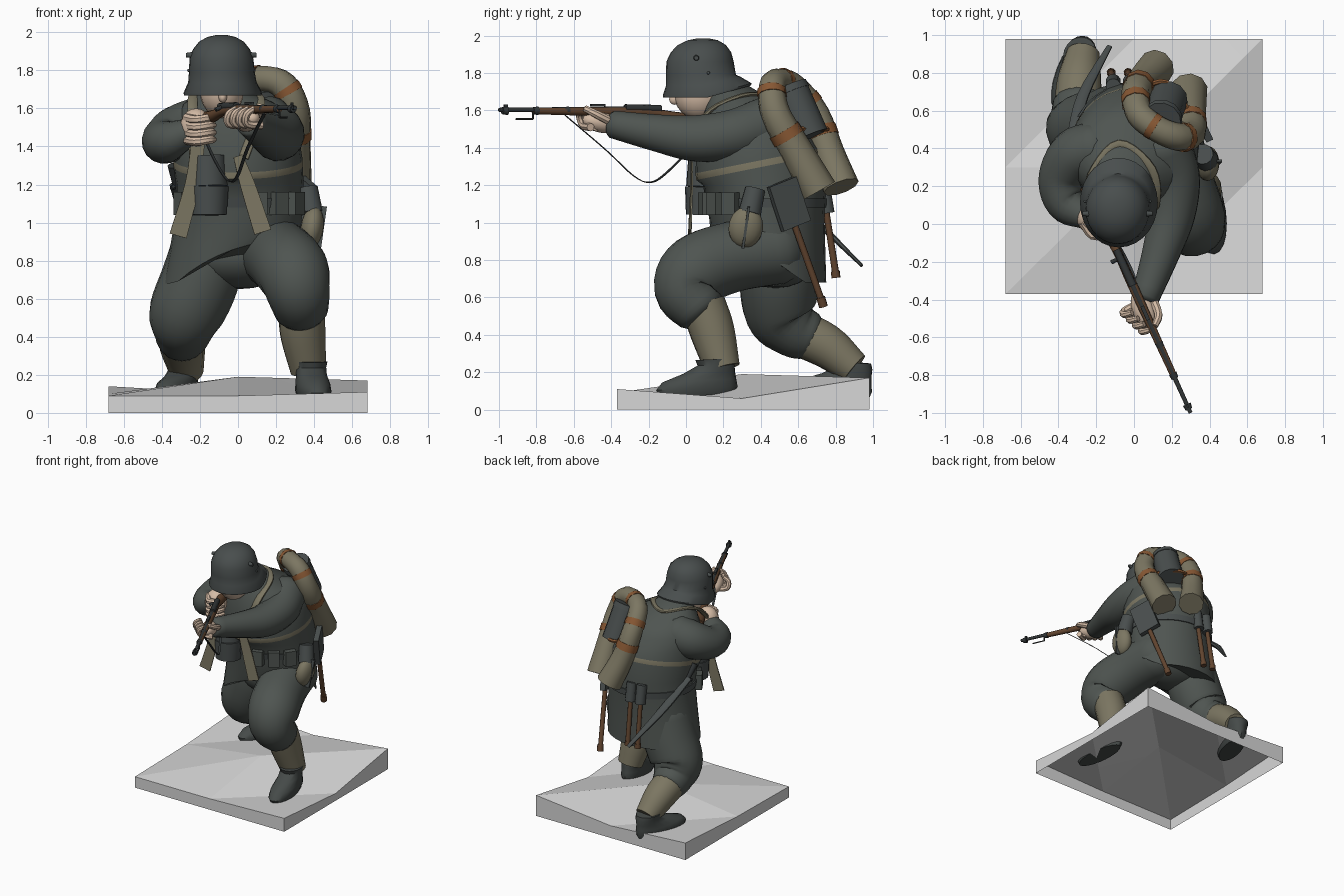
import bpy, bmesh, math
from mathutils import Vector as V, Matrix as M, Euler

if "Cube" in bpy.data.objects:
    bpy.data.objects.remove(bpy.data.objects["Cube"])

def mat(name, r, g, b):
    m = bpy.data.materials.new(name)
    m.diffuse_color = (r, g, b, 1)
    m.use_nodes = True
    m.node_tree.nodes["Principled BSDF"].inputs["Base Color"].default_value = m.diffuse_color
    return m

FIELD = mat("field grey cloth", .078, .09, .082)
KHAKI = mat("khaki canvas", .2, .182, .122)
LEATHER = mat("tan leather", .24, .095, .033)
WOOD = mat("walnut wood", .12, .058, .028)
SKIN = mat("skin", .66, .5, .38)
STONE = mat("base grey", .68, .68, .68)
METAL = mat("gun metal", .032, .037, .038)
TIN = mat("painted steel", .066, .076, .075)
BOOT = mat("boot grey", .06, .069, .066)

def finish(name, bm, mats, angle=40):
    """Turn a bmesh into an object, smooth but with sharp edges kept."""
    bmesh.ops.recalc_face_normals(bm, faces=bm.faces)
    for f in bm.faces:
        f.smooth = True
    for e in bm.edges:
        e.smooth = len(e.link_faces) == 2 and e.calc_face_angle(0) < math.radians(angle)
    me = bpy.data.meshes.new(name)
    bm.to_mesh(me)
    bm.free()
    for m in mats if isinstance(mats, list) else [mats]:
        me.materials.append(m)
    ob = bpy.data.objects.new(name, me)
    bpy.context.collection.objects.link(ob)
    return ob

def skin_rings(bm, rings):
    """Bridge rings of points and cap both ends; returns the face bands."""
    vs = [[bm.verts.new(p) for p in r] for r in rings]
    n = len(vs[0])
    bands = [[bm.faces.new((a[i], a[(i + 1) % n], b[(i + 1) % n], b[i])) for i in range(n)]
             for a, b in zip(vs, vs[1:])]
    bm.faces.new(vs[0])
    bm.faces.new(vs[-1])
    return bands

def spline(pts, steps):
    """Catmull-Rom through (x, y, z, radius) points."""
    P = [V(p) for p in pts]
    P = [2 * P[0] - P[1]] + P + [2 * P[-1] - P[-2]]
    out = []
    for a, b, c, d in zip(P, P[1:], P[2:], P[3:]):
        for k in range(steps):
            t = k / steps
            out.append(.5 * (2 * b + (c - a) * t + (2 * a - 5 * b + 4 * c - d) * t * t
                             + (3 * b - a - 3 * c + d) * t ** 3))
    return out + [P[-2]]

def tube(name, pts, m, sides=16, steps=5, ref=(1, .1, .05), flat=1, dome=False, angle=40):
    """Sweep a round (or flattened) section along a path."""
    S = spline(pts, steps) if steps > 1 else [V(p) for p in pts]
    u, rings = V(ref), []
    for i, s in enumerate(S):
        t = (S[min(i + 1, len(S) - 1)] - S[max(i - 1, 0)]).to_3d().normalized()
        u = (u - t * u.dot(t)).normalized()
        w = t.cross(u)
        ring = lambda r, off: [s.to_3d() + t * off + r * (math.cos(a) * u + math.sin(a) * flat * w)
                               for a in [math.tau * (k + .5) / sides for k in range(sides)]]
        if dome and i == 0:
            rings += [ring(s[3] * .5, -s[3] * .6), ring(s[3] * .85, -s[3] * .35)]
        rings.append(ring(s[3], 0))
        if dome and i == len(S) - 1:
            rings += [ring(s[3] * .85, s[3] * .2), ring(s[3] * .5, s[3] * .3)]
    bm = bmesh.new()
    skin_rings(bm, rings)
    return finish(name, bm, m, angle)

def loft(name, rings, mats, sides=28, zfun=None, band=None, angle=40):
    """Stack horizontal ellipses (z, cx, cy, rx, ry, tilt)."""
    R = []
    for j, (z, cx, cy, rx, ry, tilt) in enumerate(rings):
        R.append([V((cx + rx * math.cos(a), cy + ry * math.sin(a),
                     z + tilt * ry * math.sin(a) + (zfun(j, a) if zfun else 0)))
                  for a in [math.tau * k / sides for k in range(sides)]])
    bm = bmesh.new()
    bands = skin_rings(bm, R)
    if band is not None:
        for f in bands[band]:
            f.material_index = 1
    return finish(name, bm, mats, angle)

def place(loc, rot, size):
    return M.Translation(loc) @ Euler([math.radians(r) for r in rot]).to_matrix().to_4x4() @ M.Diagonal((*size, 1))

def box(name, loc, size, m, rot=(0, 0, 0)):
    bm = bmesh.new()
    bmesh.ops.create_cube(bm, size=1, matrix=place(loc, rot, size))
    return finish(name, bm, m, 20)

def ball(name, loc, size, m, rot=(0, 0, 0)):
    bm = bmesh.new()
    bmesh.ops.create_uvsphere(bm, u_segments=20, v_segments=12, radius=1, matrix=place(loc, rot, size))
    return finish(name, bm, m)

def rod(name, a, b, ra, rb, m, sides=10):
    return tube(name, [(*a, ra), (*b, rb)], m, sides, 1)

# Uneven ground slab, open underneath, all cells split along the same diagonal
H = [[.09, .09, .11], [.1, .19, .06], [.14, .1, .17]]
bm = bmesh.new()
g = [[bm.verts.new((x, y, H[j][i])) for i, x in enumerate((-.68, 0, .68))] for j, y in enumerate((-.37, .3, .98))]
for j in range(2):
    for i in range(2):
        bm.faces.new((g[j][i], g[j][i + 1], g[j + 1][i + 1]))
        bm.faces.new((g[j][i], g[j + 1][i + 1], g[j + 1][i]))
rim = g[0] + [g[1][2]] + g[2][::-1] + [g[1][0]]
low = [bm.verts.new((v.co.x, v.co.y, 0)) for v in rim]
for i in range(8):
    bm.faces.new((low[i], low[(i + 1) % 8], rim[(i + 1) % 8], rim[i]))
finish("ground_slab", bm, STONE, 5)

# Tunic with open skirt; one thin band is the canvas strap round the body
def hem(j, a):
    return (.22 if j == 0 else .08 if j == 1 else 0) * max(0, math.cos(a + .95))
loft("tunic", [(.68, -.025, .45, .37, .3, 0), (.85, -.01, .44, .35, .305, 0), (1.06, .01, .43, .335, .31, 0),
               (1.2, .01, .42, .335, .33, 0), (1.295, .0, .39, .34, .335, .2), (1.33, .0, .385, .34, .335, .2),
               (1.45, -.01, .37, .33, .31, 0), (1.54, -.02, .36, .31, .28, 0), (1.62, -.04, .33, .25, .225, 0),
               (1.68, -.07, .27, .15, .15, 0), (1.74, -.08, .22, .1, .1, 0)],
     [FIELD, KHAKI], zfun=hem, band=4)
loft("belt", [(1.08, .01, .43, .342, .32, 0), (1.13, .01, .425, .344, .328, 0)], TIN)
ball("trouser_seat", (0, .48, .83), (.3, .24, .18), FIELD)

# Legs: front leg bent forward, rear leg stretched back
tube("front_thigh", [(.16, .5, .86, .19), (.22, .26, .82, .19), (.285, .06, .745, .193), (.315, .0, .64, .17),
                     (.335, .08, .53, .14)], FIELD, 20, dome=True)
tube("front_puttee", [(.335, .09, .57, .12), (.34, .14, .42, .12), (.37, .195, .22, .095)], KHAKI)
tube("rear_thigh", [(-.15, .48, .9, .19), (-.2, .49, .7, .205), (-.275, .51, .52, .195), (-.29, .58, .43, .155),
                    (-.3, .66, .39, .13)], FIELD, 20, dome=True)
tube("rear_puttee", [(-.3, .58, .42, .125), (-.29, .75, .34, .118), (-.27, .9, .22, .09)], KHAKI)

def boot(name, loc, rot):
    ob = loft(name, [(0, 0, 0, .075, .205, 0), (.04, 0, 0, .092, .22, 0), (.08, 0, .015, .088, .2, 0),
                     (.12, 0, .07, .08, .14, 0), (.16, 0, .11, .083, .1, 0), (.19, 0, .1, .088, .1, 0)], BOOT, 20)
    ob.location = loc
    ob.rotation_euler = [math.radians(r) for r in rot]
boot("front_boot", (.395, .06, .075), (3, 0, 8))
boot("rear_boot", (-.325, .785, .07), (-4, 0, -20))

# Arms
tube("trigger_arm", [(-.19, .4, 1.52, .145), (-.31, .36, 1.475, .145), (-.385, .24, 1.43, .122),
                     (-.36, .11, 1.43, .105), (-.25, .04, 1.48, .07)], FIELD, dome=True)
tube("support_arm", [(.15, .42, 1.52, .15), (.215, .25, 1.47, .135), (.2, .05, 1.45, .125),
                     (.14, -.16, 1.48, .1), (.06, -.39, 1.525, .075)], FIELD, dome=True)

# Hands with curled fingers
ball("support_palm", (.05, -.45, 1.535), (.06, .11, .055), SKIN, (-10, 0, 20))
ball("trigger_palm", (-.22, .03, 1.5), (.085, .08, .1), SKIN)
for i in range(4):
    x, y = .03 + .032 * i, -.42 - .03 * i
    tube("support_finger", [(x, y, 1.51, .022), (x - .08, y - .04, 1.52, .021), (x - .08, y - .06, 1.57, .019),
                            (x - .04, y - .05, 1.6, .016)], SKIN, 8, 3)
    z = 1.55 - .038 * i
    tube("trigger_finger", [(-.27, .01, z, .026), (-.22, -.06, z - .01, .024), (-.15, -.05, z, .023),
                            (-.13, -.0, z, .018)], SKIN, 8, 3)
tube("support_thumb", [(.1, -.4, 1.54, .025), (.13, -.48, 1.58, .022), (.11, -.54, 1.61, .018)], SKIN, 8, 3)

# Head and flared steel helmet
ball("head", (-.085, .07, 1.69), (.115, .135, .14), SKIN)
ball("nose", (-.08, -.06, 1.66), (.022, .03, .03), SKIN)
loft("helmet", [(1.735, -.08, .1, .13, .15, 0), (1.668, -.08, .113, .203, .235, 0), (1.68, -.08, .113, .206, .237, 0),
                (1.735, -.082, .093, .18, .2, .02), (1.79, -.085, .08, .173, .187, 0), (1.86, -.087, .075, .168, .18, 0),
                (1.91, -.087, .08, .15, .162, 0), (1.95, -.087, .085, .118, .128, 0), (1.975, -.087, .09, .075, .08, 0),
                (1.985, -.087, .09, .03, .03, 0)], TIN,
     zfun=lambda j, a: (0, .065, .065, .04, 0, 0, 0, 0, 0, 0)[j] * max(0, math.sin(a)), angle=55)
for s in (-1, 1):
    rod("helmet_lug", (-.087 + s * .14, .055, 1.88), (-.087 + s * .185, .055, 1.88), .018, .012, TIN)
    ball("helmet_rivet", (-.087 + s * .172, .12, 1.8), (.008, .008, .008), TIN)

# Rifle, described by distance back from the muzzle
def gun(s, dz=0, side=0):
    return (.3 - .414 * s + .91 * side, -1 + .91 * s + .414 * side, 1.603 + dz)
rod("barrel", gun(0), gun(.8), .011, .018, METAL)
tube("rifle_stock", [(*gun(.2, -.006), .018), (*gun(.45, -.008), .022), (*gun(.75, -.012), .027),
                     (*gun(.92, -.02), .024), (*gun(1.08, -.05), .035), (*gun(1.32, -.075), .045)], WOOD, 10, 4)
for s in (.02, .2, .38):
    rod("barrel_band", gun(s, -.005), gun(s + .03, -.005), .019, .023, METAL)
box("front_sight", gun(.04, .018), (.01, .02, .02), METAL, (0, 0, 24))
box("rear_sight", gun(.58, .024), (.02, .08, .015), METAL, (0, 0, 24))
rod("receiver", gun(.74, .008), gun(.95, .006), .022, .02, METAL)
rod("bolt_handle", gun(.9, .01), gun(.9, -.01, -.05), .009, .012, METAL)
rod("stacking_rod", gun(.1, -.05), gun(.2, -.05), .005, .005, METAL, 6)
rod("stacking_rod_post", gun(.2, -.05), gun(.2, 0), .006, .006, METAL, 6)
tube("rifle_sling", [(*gun(.39, -.03), .012), (.05, -.43, 1.39, .012), (.0, -.28, 1.25, .012), (-.04, -.19, 1.215, .012),
                     (-.09, -.1, 1.27, .012), (-.16, .03, 1.41, .012), (-.2, .1, 1.55, .012)], METAL, 4, 4, flat=.3)

# Neck strap and hanging canvas bands
tube("neck_strap", [(-.23, .04, 1.36, .028), (-.24, .1, 1.57, .028), (-.22, .26, 1.68, .028), (-.08, .42, 1.675, .028),
                    (.09, .29, 1.675, .028), (.11, .1, 1.57, .028), (.03, .05, 1.34, .028)], KHAKI, 8, 5, flat=.5)
tube("right_canvas_band", [(-.21, .03, 1.42, .05), (-.24, .03, 1.2, .055), (-.315, .02, .93, .065)], KHAKI, 4, 3, flat=.1)
tube("left_canvas_band", [(.0, .03, 1.35, .035), (.05, .03, 1.2, .055), (.13, .02, .95, .065)], KHAKI, 4, 3, flat=.1)

# Mask canister on the chest
rod("canister_top", (-.16, .11, 1.35), (-.155, .1, 1.19), .098, .1, TIN, 16)
rod("canister_body", (-.155, .1, 1.19), (-.155, .095, 1.04), .106, .096, TIN, 16)

# Belt pouches
for deg in (-74, -54, -34, -127, -149):
    a = math.radians(deg)
    box("belt_pouch", (.01 + .35 * math.cos(a), .43 + .335 * math.sin(a), 1.1), (.085, .065, .12), FIELD, (0, 0, deg + 90))

# Horseshoe bedroll with leather straps round a mess tin
roll = [(.12, .83, 1.19, .098), (.05, .76, 1.38, .085), (.01, .69, 1.58, .077), (.03, .58, 1.72, .072), (.13, .5, 1.755, .07),
        (.24, .46, 1.72, .074), (.3, .48, 1.58, .08), (.295, .58, 1.4, .088), (.29, .71, 1.17, .1)]
tube("bedroll", roll, KHAKI, 10, 4, angle=65)
S = spline(roll, 8)
for k in (11, 18, 29, 41, 52):
    tube("bedroll_strap", [(*p.to_3d(), p[3] * 1.05) for p in S[k:k + 3]], LEATHER, 10, 1)
rod("mess_tin", (.15, .56, 1.7), (.18, .66, 1.46), .1, .105, TIN, 12)
rod("mess_tin_lid", (.145, .545, 1.725), (.15, .56, 1.69), .105, .108, TIN, 12)
tube("mess_tin_strap", [(.04, .72, 1.5, .014), (.17, .75, 1.5, .014), (.29, .6, 1.5, .014)], LEATHER, 6, 4)

# Canteen and spade on the left hip
ball("canteen", (.39, .32, .975), (.06, .092, .112), KHAKI, (-8, 8, 0))
rod("canteen_cup", (.385, .34, 1.05), (.365, .37, 1.18), .062, .055, TIN, 12)
box("canteen_strap", (.39, .32, .98), (.124, .014, .226), TIN, (-8, 8, 0))
box("spade_blade", (.35, .55, 1.1), (.04, .17, .25), TIN, (20, 0, 25))
rod("spade_handle", (.33, .58, .99), (.27, .73, .57), .018, .018, WOOD)
rod("spade_grip", (.275, .72, .6), (.268, .735, .55), .024, .024, WOOD)

# Stick grenades on the back
for x in (-.02, -.11):
    rod("grenade_head", (x, .73, 1.2), (x, .755, 1.05), .04, .04, TIN, 12)
    rod("grenade_handle", (x, .75, 1.06), (x - .01, .8, .73), .017, .019, WOOD)
    rod("grenade_cap", (x - .01, .798, .74), (x - .011, .802, .705), .024, .024, WOOD)

# Bayonet slung across the right hip
rod("bayonet_hilt", (-.345, .38, 1.3), (-.325, .44, 1.2), .026, .02, METAL)
rod("bayonet_guard", (-.35, .42, 1.18), (-.29, .47, 1.22), .013, .013, METAL, 6)
tube("bayonet_scabbard", [(-.33, .44, 1.2, .032), (-.27, .68, 1.02, .032), (-.13, .94, .77, .015)], TIN, 8, 4, flat=.6)
